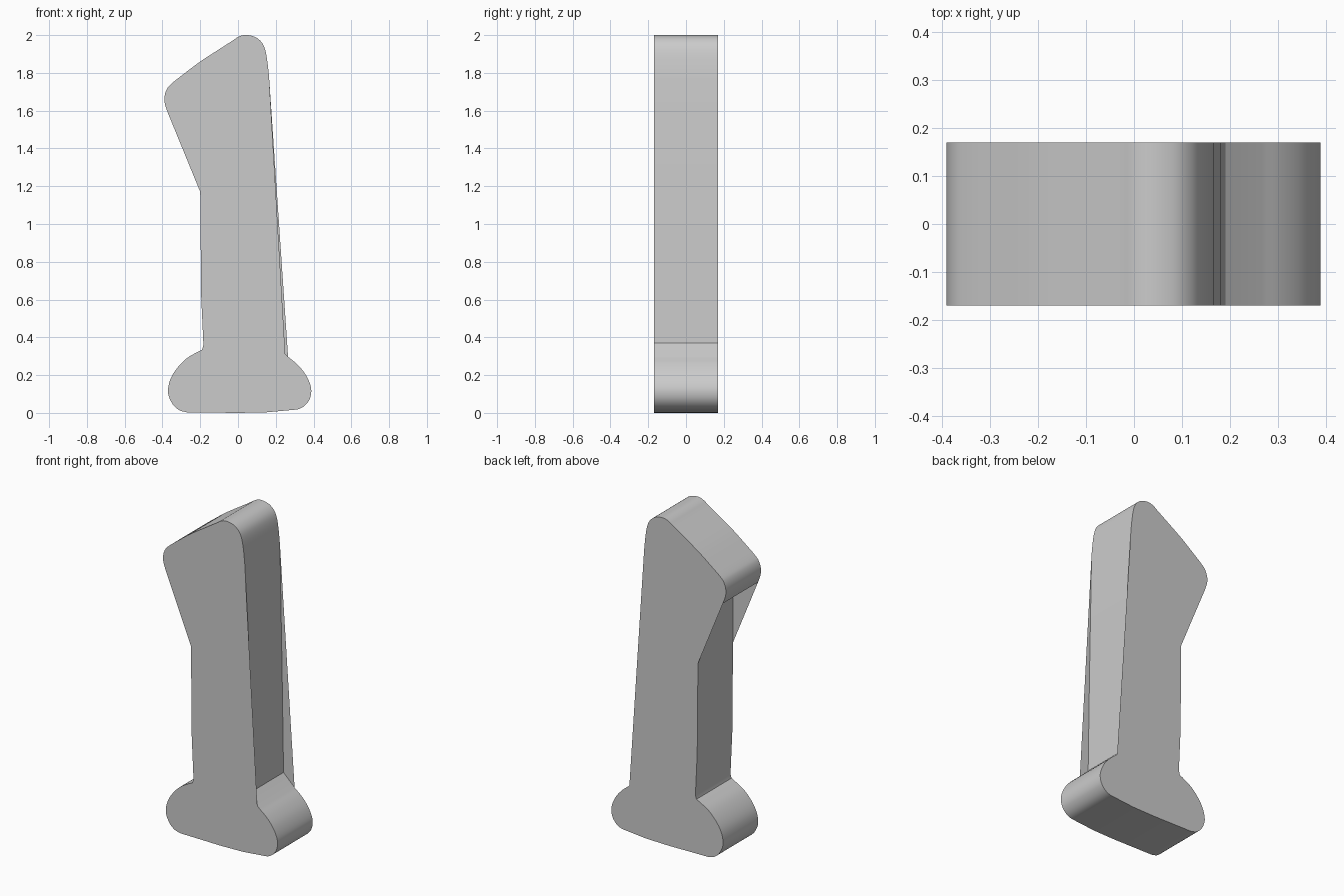
import bpy, math
from mathutils import Vector

if "Cube" in bpy.data.objects:
    bpy.data.objects.remove(bpy.data.objects["Cube"])

HALF = 0.17


def spline(pts, n=4):
    """Smooth run through the points (Catmull-Rom)."""
    p = [Vector(q) for q in pts]
    p = [2 * p[0] - p[1]] + p + [2 * p[-1] - p[-2]]
    out = []
    for a, b, c, d in zip(p, p[1:], p[2:], p[3:]):
        for k in range(n):
            t = k / n
            out.append(0.5 * (2 * b + (c - a) * t + (2 * a - 5 * b + 4 * c - d) * t * t
                              + (3 * b - a - 3 * c + d) * t ** 3))
    return out + [p[-2]]


def add_mesh(name, verts, faces):
    me = bpy.data.meshes.new(name)
    me.from_pydata(verts, [], faces)
    ob = bpy.data.objects.new(name, me)
    bpy.context.collection.objects.link(ob)
    return ob


def plate(name, outline, y, front):
    idx = list(range(len(outline)))
    if front:
        idx.reverse()
    return add_mesh(name, [(p[0], y, p[1]) for p in outline], [idx])


# Profile runs, clockwise as seen from the front
head = spline([(-0.37, 1.585), (-0.387, 1.635), (-0.389, 1.675), (-0.376, 1.715),
               (-0.35, 1.745), (-0.28, 1.80), (-0.2, 1.86), (-0.1, 1.925), (-0.03, 1.97),
               (0.0, 1.99), (0.03, 2.0), (0.065, 1.998), (0.1, 1.985), (0.13, 1.955),
               (0.147, 1.91), (0.158, 1.84), (0.165, 1.77)])
foot_right = spline([(0.265, 0.297), (0.31, 0.26), (0.35, 0.215), (0.377, 0.165),
                     (0.388, 0.12), (0.38, 0.075), (0.355, 0.04), (0.32, 0.02), (0.27, 0.014)])
foot_left = spline([(-0.27, 0.003), (-0.31, 0.014), (-0.345, 0.045), (-0.367, 0.09),
                    (-0.37, 0.13), (-0.355, 0.185), (-0.32, 0.24), (-0.27, 0.29), (-0.21, 0.325)])
base = [(0.15, 0.003), (0.0, 0.0)]
stem_left = [(-0.19, 0.335), (-0.183, 0.36), (-0.195, 0.62), (-0.2, 1.17)]
lower = foot_right + base + foot_left + stem_left

# Front and back plates, which overhang the stem wall
plate("front_plate", head + [(0.25, 0.312)] + lower, -HALF, True)
plate("back_plate", head + lower, HALF, False)

# Side wall: inset along the stem, with the head underside tucked inward
wall = (head + [(0.18, 1.0), (0.19, 0.37)] + lower
        + [(-0.2, 1.64), (-0.27, 1.60), (-0.34, 1.575)])
n = len(wall)
verts = [(p[0], y, p[1]) for y in (-HALF, HALF) for p in wall]
faces = [(i, (i + 1) % n, (i + 1) % n + n, i + n) for i in range(n)]
side = add_mesh("side_wall", verts, faces)
bpy.context.view_layer.objects.active = side
side.select_set(True)
bpy.ops.object.shade_smooth_by_angle(angle=math.radians(30))
